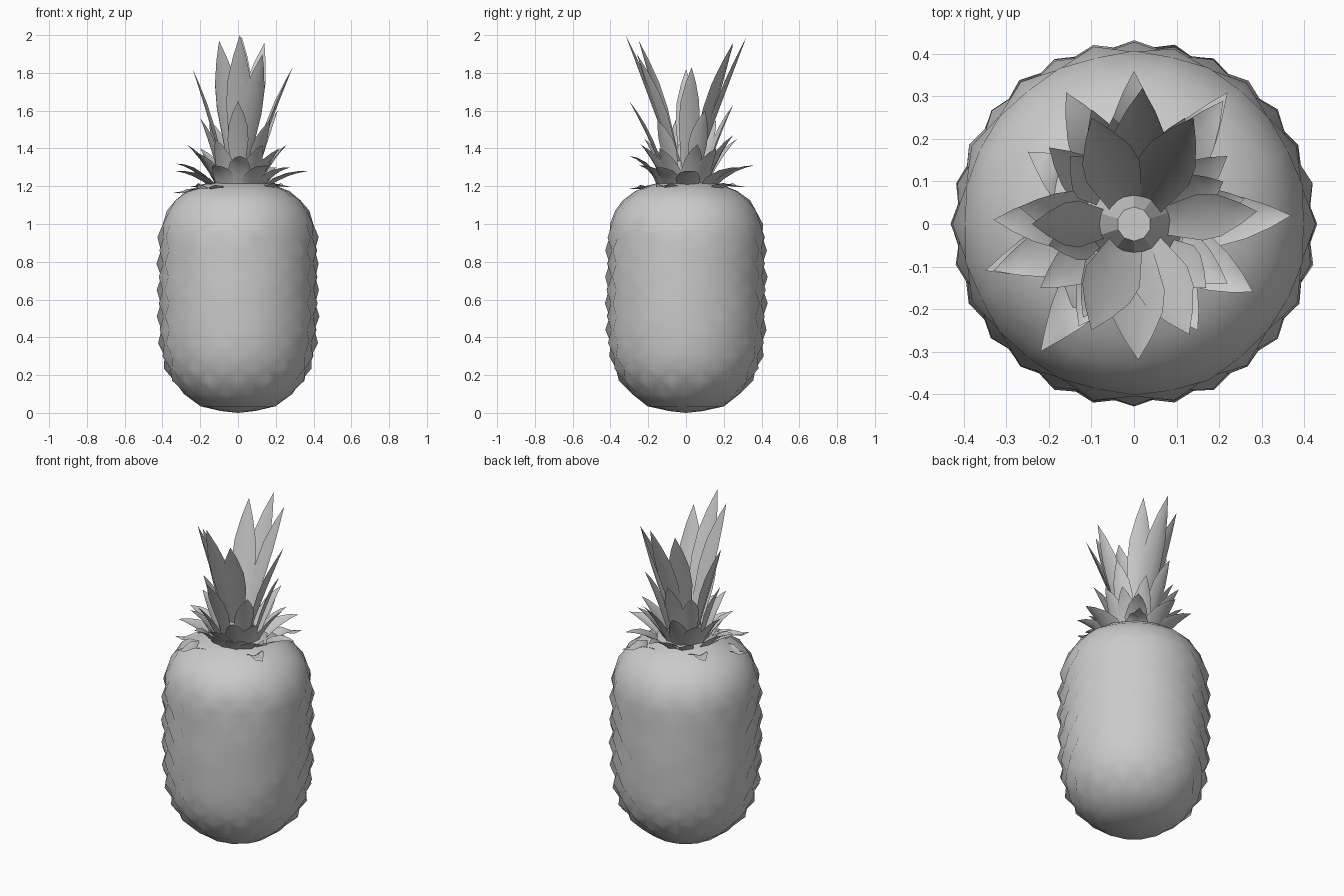
import bpy, bmesh, math, random
from mathutils import Vector

if "Cube" in bpy.data.objects:
    bpy.data.objects.remove(bpy.data.objects["Cube"])

random.seed(4)


def finish(name, bm, angle):
    mesh = bpy.data.meshes.new(name)
    bm.to_mesh(mesh)
    bm.free()
    ob = bpy.data.objects.new(name, mesh)
    bpy.context.collection.objects.link(ob)
    bpy.ops.object.select_all(action='DESELECT')
    ob.select_set(True)
    bpy.context.view_layer.objects.active = ob
    bpy.ops.object.shade_smooth_by_angle(angle=math.radians(angle))
    return ob


# Fruit body: lathed profile (radius, height) with a staggered pattern of raised eyes
profile = [(0.09, 0.01), (0.2, 0.035), (0.285, 0.1), (0.345, 0.17), (0.378, 0.235),
           (0.396, 0.3), (0.408, 0.37), (0.413, 0.44), (0.416, 0.51), (0.417, 0.58),
           (0.417, 0.65), (0.417, 0.72), (0.416, 0.79), (0.415, 0.86), (0.412, 0.93),
           (0.402, 1.0), (0.375, 1.07), (0.335, 1.125), (0.27, 1.175), (0.18, 1.21), (0.08, 1.23)]
SIDES = 28
bm = bmesh.new()
rings = []
for i, (r, z) in enumerate(profile):
    bump = 0.013 if 3 <= i <= 14 else 0.003
    ring = []
    for j in range(SIDES):
        a = 2 * math.pi * j / SIDES
        rr = r + (bump if (i + j) % 2 == 0 else -bump * 0.7)
        rr += random.uniform(-0.003, 0.003)
        ring.append(bm.verts.new((rr * math.cos(a), rr * math.sin(a), z)))
    rings.append(ring)
for i in range(len(rings) - 1):
    for j in range(SIDES):
        k = (j + 1) % SIDES
        a, b, c, d = rings[i][j], rings[i][k], rings[i + 1][k], rings[i + 1][j]
        # split each cell between its raised corners' opposites for diamond eyes
        if (i + j) % 2 == 0:
            bm.faces.new((a, b, d))
            bm.faces.new((b, c, d))
        else:
            bm.faces.new((a, b, c))
            bm.faces.new((a, c, d))
for ring, z in ((rings[0], 0.0), (rings[-1], 1.235)):
    pole = bm.verts.new((0, 0, z))
    for j in range(SIDES):
        bm.faces.new((ring[j], ring[(j + 1) % SIDES], pole))
bmesh.ops.recalc_face_normals(bm, faces=bm.faces)
finish("fruit_body", bm, 60)

# Crown core hidden between the leaves
bpy.ops.mesh.primitive_cone_add(vertices=10, radius1=0.13, radius2=0.04, depth=0.24,
                                location=(0, 0, 1.3))
bpy.context.object.name = "crown_core"


def add_leaf(bm, tip, width, base_r, base_z, bend, shape):
    """Cupped leaf along a curve from the crown core to its tip."""
    tip = Vector(tip)
    out = Vector((tip.x, tip.y, 0)).normalized()
    base = out * base_r + Vector((0, 0, base_z))
    ctrl = base.lerp(tip, 0.5)
    ctrl.z = base.z + (tip.z - base.z) * (0.5 + bend)
    ctrl -= out * bend * 0.08
    side = Vector((-out.y, out.x, 0))
    rows = []
    for t, w in shape:
        p = base * (1 - t) ** 2 + ctrl * 2 * t * (1 - t) + tip * t * t
        tangent = ((ctrl - base) * (1 - t) + (tip - ctrl) * t).normalized()
        normal = side.cross(tangent)
        if normal.dot(out) < 0:
            normal.negate()
        h = width * w / 2
        rows.append([bm.verts.new(p + side * s * h - normal * abs(s) * h * 0.35)
                     for s in (-1, 0, 1)])
    end = bm.verts.new(tip)
    for lo, hi in zip(rows, rows[1:]):
        for k in (0, 1):
            bm.faces.new((lo[k], lo[k + 1], hi[k + 1], hi[k]))
    for k in (0, 1):
        bm.faces.new((rows[-1][k], rows[-1][k + 1], end))


LONG = [(0, 0.5), (0.25, 0.75), (0.5, 1.0), (0.68, 0.9), (0.85, 0.5)]
SHORT = [(0, 0.9), (0.3, 1.0), (0.6, 0.75), (0.82, 0.4)]

# leaf tiers: (tips, width, base radius, base height, bend, outline)
tiers = {
    "tall_leaves": ([(0.02, 0.32, 1.99), (0.14, 0.25, 1.96), (-0.1, 0.25, 1.95),
                     (0.01, -0.32, 2.0), (0.13, -0.26, 1.9), (-0.1, -0.25, 1.97)],
                    0.135, 0.04, 1.25, 0.0, LONG),
    "side_leaves": ([(0.29, 0.03, 1.83), (-0.24, 0.0, 1.82)],
                    0.11, 0.06, 1.22, 0.03, LONG),
    "middle_leaves": ([(0.0, -0.3, 1.65), (-0.05, 0.25, 1.63), (0.21, 0.1, 1.6),
                       (-0.2, -0.05, 1.56), (0.17, -0.15, 1.55), (-0.15, 0.16, 1.55)],
                      0.11, 0.09, 1.2, 0.06, LONG),
    "lower_leaves": ([(0.26, 0.06, 1.42), (-0.27, 0.04, 1.42), (0.13, -0.24, 1.42),
                      (-0.12, -0.22, 1.45), (-0.1, 0.27, 1.45), (0.12, 0.25, 1.47),
                      (0.22, -0.14, 1.4), (-0.22, -0.15, 1.38), (-0.2, 0.18, 1.4),
                      (0.22, 0.16, 1.4)],
                     0.12, 0.11, 1.19, 0.12, SHORT),
    "spreading_leaves": ([(0.37, 0.02, 1.28), (-0.33, 0.01, 1.32), (0.0, 0.36, 1.31),
                          (0.01, -0.3, 1.36), (0.28, -0.16, 1.3), (-0.33, -0.11, 1.28),
                          (0.21, 0.29, 1.3), (-0.16, 0.31, 1.3), (0.15, -0.25, 1.31),
                          (-0.13, -0.24, 1.31)],
                         0.13, 0.14, 1.18, 0.3, SHORT),
    "base_bracts": ([(-0.22, -0.3, 1.19), (-0.25, 0.17, 1.2), (0.28, -0.16, 1.2),
                     (0.22, 0.31, 1.2), (-0.35, -0.11, 1.17)],
                    0.12, 0.2, 1.16, 0.9, SHORT),
}
for name, (tips, width, base_r, base_z, bend, shape) in tiers.items():
    bm = bmesh.new()
    for tip in tips:
        add_leaf(bm, tip, width, base_r, base_z, bend, shape)
    finish(name, bm, 50)
